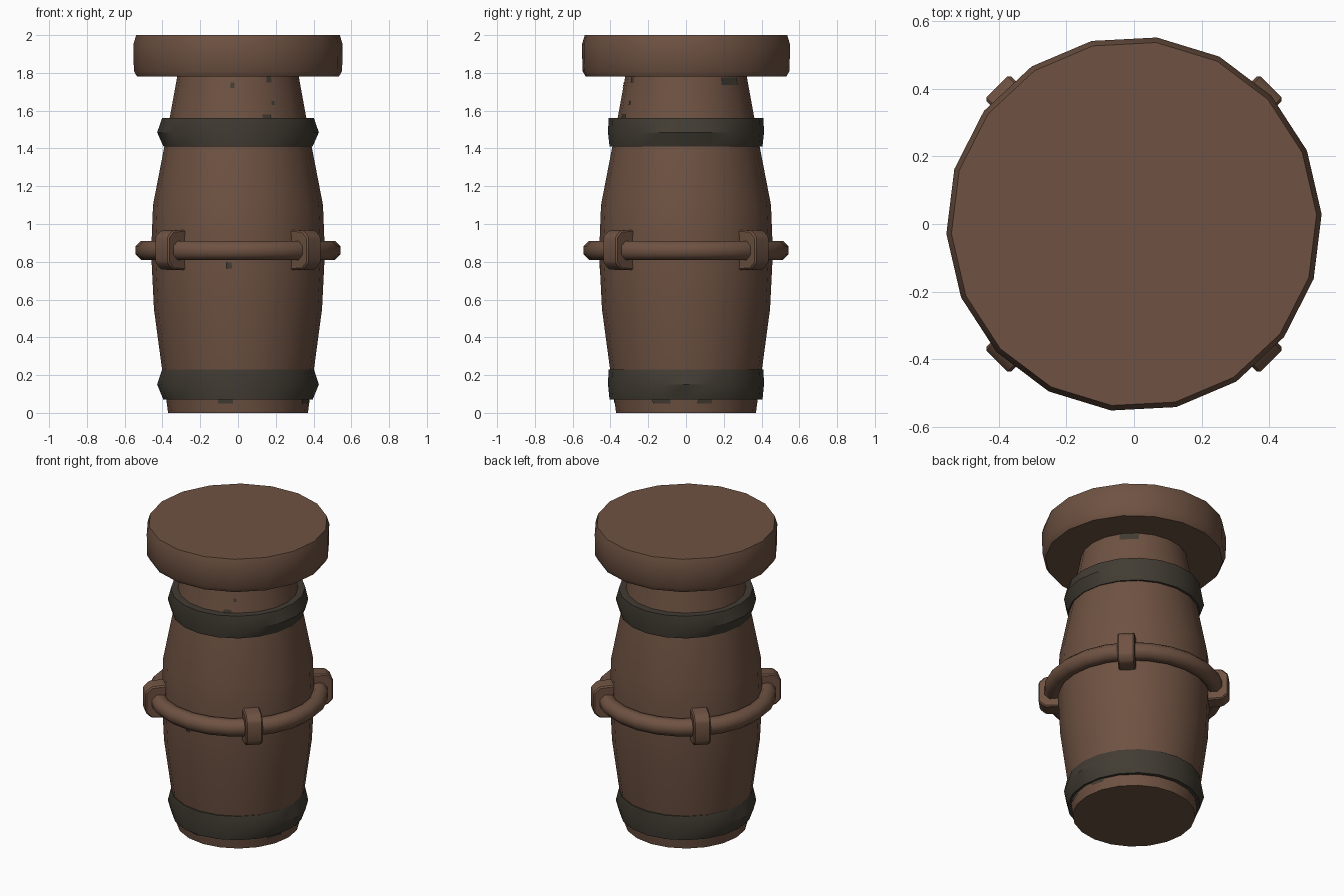
import bpy
import bmesh
from math import sin, cos, pi, radians

cube = bpy.data.objects.get("Cube")
if cube:
    bpy.data.objects.remove(cube, do_unlink=True)


def material(name, rgb):
    m = bpy.data.materials.new(name)
    m.use_nodes = True
    m.diffuse_color = (*rgb, 1)
    m.node_tree.nodes["Principled BSDF"].inputs["Base Color"].default_value = (*rgb, 1)
    return m


WOOD = material("brown wood", (0.156, 0.084, 0.054))
IRON = material("dark iron", (0.054, 0.045, 0.033))


def finish(bm, name, mat, angle=35):
    bmesh.ops.recalc_face_normals(bm, faces=bm.faces)
    mesh = bpy.data.meshes.new(name)
    bm.to_mesh(mesh)
    bm.free()
    mesh.materials.append(mat)
    obj = bpy.data.objects.new(name, mesh)
    bpy.context.collection.objects.link(obj)
    bpy.ops.object.select_all(action="DESELECT")
    obj.select_set(True)
    bpy.context.view_layer.objects.active = obj
    bpy.ops.object.shade_smooth_by_angle(angle=radians(angle))
    return obj


def lathe(name, rings, mat, sides=18, phase=0.0, closed=False, angle=35):
    """Stack elliptical rings (radius x, radius y, z); cap the ends or join them."""
    bm = bmesh.new()
    loops = []
    for rx, ry, z in rings:
        turns = [phase + 2 * pi * i / sides for i in range(sides)]
        loops.append([bm.verts.new((rx * cos(a), ry * sin(a), z)) for a in turns])
    pairs = list(zip(loops, loops[1:]))
    if closed:
        pairs.append((loops[-1], loops[0]))
    else:
        bm.faces.new(loops[0])
        bm.faces.new(loops[-1])
    for a, b in pairs:
        for i in range(sides):
            j = (i + 1) % sides
            bm.faces.new((a[i], a[j], b[j], b[i]))
    return finish(bm, name, mat, angle)


# Bulging barrel body
BODY = [(0.37, 0), (0.402, 0.23), (0.445, 0.55), (0.46, 0.85),
        (0.45, 1.1), (0.39, 1.41), (0.362, 1.56), (0.32, 1.79)]
lathe("barrel_body", [(r, r, z) for r, z in BODY], WOOD, sides=20)

# Thick lid with softened rims
LID = [(0.535, 1.78), (0.552, 1.81), (0.555, 1.95), (0.54, 2.0)]
lathe("lid", [(r, r, z) for r, z in LID], WOOD, phase=radians(3))

# Iron bands, with a ridge that is stronger toward the sides
for name, low, high in (("lower_band", 0.07, 0.23), ("upper_band", 1.41, 1.56)):
    mid = (low + high) / 2
    lathe(name, [(0.34, 0.34, low), (0.395, 0.405, low), (0.428, 0.413, mid),
                 (0.402, 0.41, high), (0.34, 0.34, high)], IRON, sides=20, closed=True)

# Hoop around the middle
tube = []
for i in range(8):
    a = 2 * pi * (i + 0.5) / 8
    r = 0.492 + 0.055 * cos(a)
    tube.append((r, r, 0.86 + 0.055 * sin(a)))
lathe("middle_hoop", tube, WOOD, sides=24, closed=True, angle=50)

# Four chamfered brackets holding the hoop
BRACKET = [(0.43, 0.755), (0.535, 0.76), (0.573, 0.795),
           (0.573, 0.93), (0.535, 0.965), (0.43, 0.97)]
for k, name in enumerate(("back_left", "back_right", "front_right", "front_left")):
    bm = bmesh.new()
    turn = pi / 4 + k * pi / 2
    sides = []
    for t in (-0.052, 0.052):
        sides.append([bm.verts.new((r * cos(turn) - t * sin(turn),
                                    r * sin(turn) + t * cos(turn), z))
                      for r, z in BRACKET])
    a, b = sides
    bm.faces.new(a)
    bm.faces.new(b)
    for i in range(len(a)):
        j = (i + 1) % len(a)
        bm.faces.new((a[i], a[j], b[j], b[i]))
    bmesh.ops.bevel(bm, geom=bm.edges[:], offset=0.008, segments=1, affect="EDGES")
    finish(bm, name + "_bracket", WOOD, angle=25)


def body_radius(z):
    for (r0, z0), (r1, z1) in zip(BODY, BODY[1:]):
        if z0 <= z <= z1:
            return r0 + (r1 - r0) * (z - z0) / (z1 - z0)
    return BODY[-1][0]


# Small dark wear marks: direction in degrees, height, width, tall
MARKS = [(-95, 1.735, 0.02, 0.03), (-60, 1.765, 0.03, 0.03), (-58, 1.64, 0.02, 0.02),
         (-96, 0.78, 0.03, 0.03), (45, 1.755, 0.12, 0.04), (-65, 1.57, 0.05, 0.02),
         (-100, 0.06, 0.08, 0.02), (-20, 0.06, 0.1, 0.02), (15, 0.06, 0.08, 0.02)]
bm = bmesh.new()
for deg, z, w, h in MARKS:
    corners = []
    for s, v in ((-1, -1), (1, -1), (1, 1), (-1, 1)):
        height = z + v * h / 2
        r = body_radius(height) + 0.003
        a = radians(deg) + s * w / (2 * r)
        corners.append(bm.verts.new((r * cos(a), r * sin(a), height)))
    bm.faces.new(corners)
finish(bm, "wear_marks", IRON)
